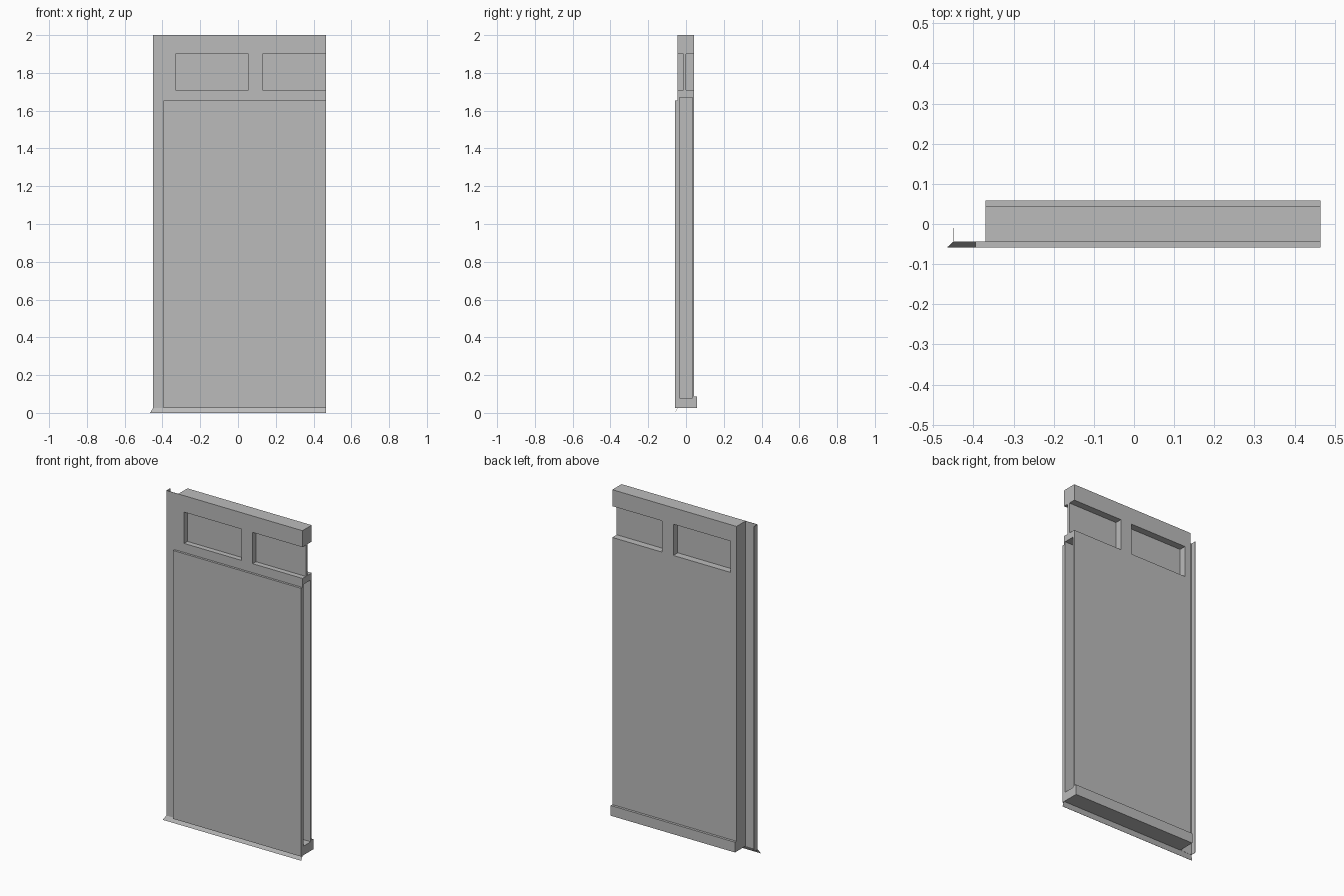
import bpy, bmesh

default = bpy.data.objects.get("Cube")
if default:
    bpy.data.objects.remove(default, do_unlink=True)

grey = bpy.data.materials.new("plain_grey")
grey.use_nodes = True
colour = (0.5, 0.5, 0.5, 1)
grey.diffuse_color = colour
grey.node_tree.nodes["Principled BSDF"].inputs["Base Color"].default_value = colour

END = 0.465      # open cut end of the panel
FRONT = -0.045   # outer face of the door skin
BACK = 0.0435
BASE, TOP = 0.025, 2.0


def extrude(name, points, direction):
    """Extrude a flat polygon along a vector into a closed solid."""
    bm = bmesh.new()
    face = bm.faces.new([bm.verts.new(p) for p in points])
    new = bmesh.ops.extrude_face_region(bm, geom=[face], use_keep_orig=True)
    bmesh.ops.translate(bm, vec=direction,
                        verts=[g for g in new["geom"] if isinstance(g, bmesh.types.BMVert)])
    bmesh.ops.recalc_face_normals(bm, faces=bm.faces)
    mesh = bpy.data.meshes.new(name)
    bm.to_mesh(mesh)
    bm.free()
    mesh.materials.append(grey)
    obj = bpy.data.objects.new(name, mesh)
    bpy.context.collection.objects.link(obj)
    return obj


def box(name, x, y, z):
    base = [(x[0], y[0], z[0]), (x[1], y[0], z[0]), (x[1], y[1], z[0]), (x[0], y[1], z[0])]
    return extrude(name, base, (0, 0, z[1] - z[0]))


def cut(obj, cutter):
    cutter.hide_render = True
    cutter.hide_set(True)
    mod = obj.modifiers.new(cutter.name, "BOOLEAN")
    mod.operation = "DIFFERENCE"
    mod.solver = "EXACT"
    mod.object = cutter


# Door leaf with a thin side flange and its return lip
section = [(END, FRONT), (END, BACK), (-0.37, BACK), (-0.37, -0.043),
           (-0.448, -0.043), (-0.448, -0.01), (-0.45, -0.01), (-0.45, FRONT)]
leaf = extrude("door_leaf", [(x, y, BASE) for x, y in section], (0, 0, TOP - BASE))

# Hollow core, open at the cut end
cut(leaf, box("core_cutter", (-0.36, 0.6), (-0.035, 0.034), (0.08, 1.67)))

# Window openings and panes, the second running out through the cut end
for side, left, right in (("right", -0.33, 0.055), ("left", 0.13, 0.6)):
    cut(leaf, box(side + "_window_cutter", (left, right), (-0.2, 0.2), (1.71, 1.9)))
    box(side + "_window_pane", (left - 0.01, min(right + 0.01, END)), (-0.013, 0.001), (1.695, 1.905))

# Raised lower front panel and rear kick rail
box("front_panel", (-0.395, END), (-0.0585, FRONT), (BASE, 1.655))
box("rear_kick_rail", (-0.37, END), (BACK, 0.0585), (BASE, 0.087))

# Sloping drip strip along the bottom, with a slanted outer end
extrude("drip_strip",
        [(-0.45, FRONT, BASE), (END, FRONT, BASE), (END, -0.0585, 0), (-0.465, -0.0585, 0)],
        (0, 0.001, 0))
